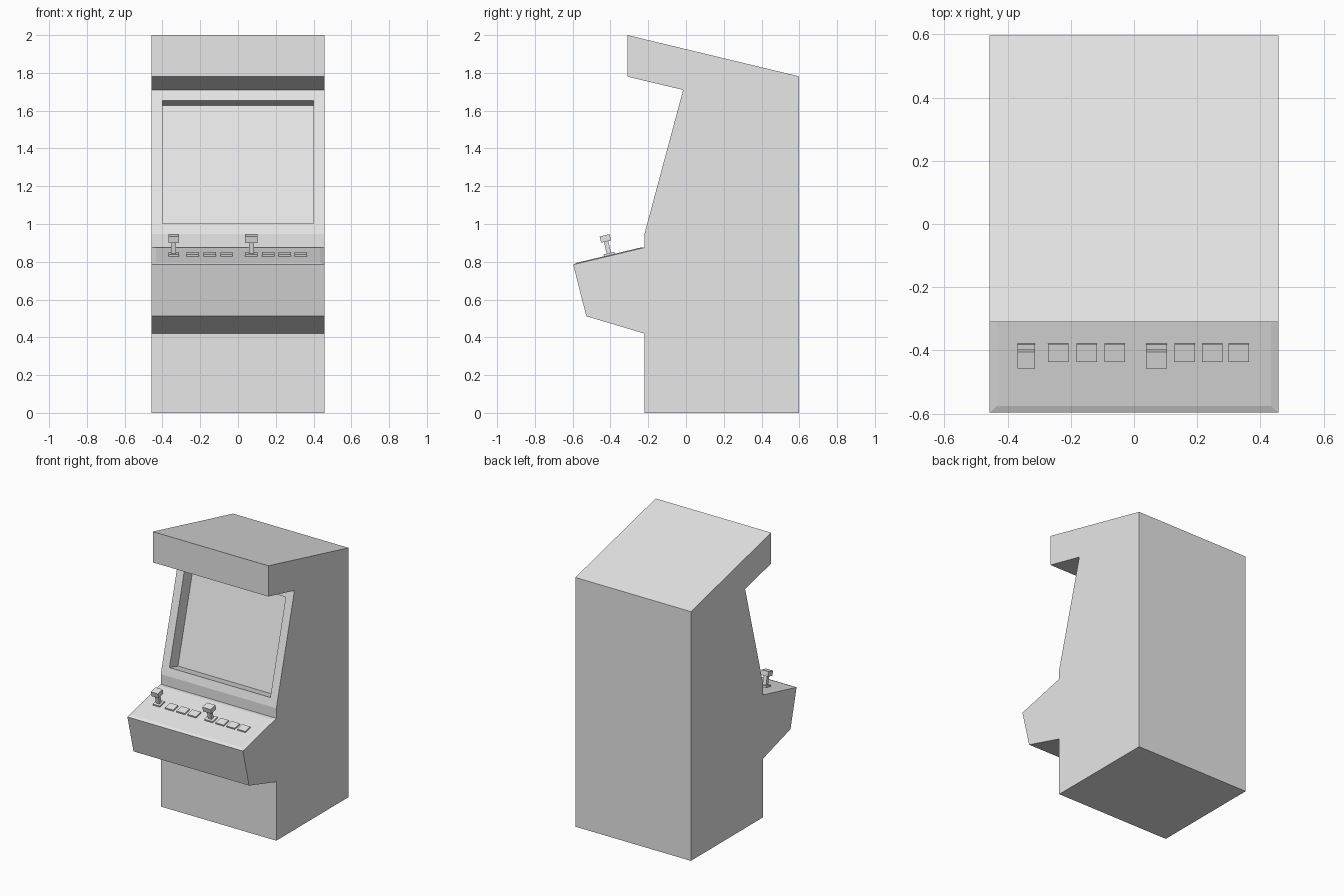
import bpy, bmesh
from mathutils import Vector, Matrix

cube = bpy.data.objects.get("Cube")
if cube:
    bpy.data.objects.remove(cube)

grey = bpy.data.materials.new("plain grey")
grey.use_nodes = True
grey.diffuse_color = (0.8, 0.8, 0.8, 1)
grey.node_tree.nodes["Principled BSDF"].inputs["Base Color"].default_value = (0.8, 0.8, 0.8, 1)

HALF = 0.457


def add_object(name, bm):
    bmesh.ops.recalc_face_normals(bm, faces=bm.faces)
    mesh = bpy.data.meshes.new(name)
    bm.to_mesh(mesh)
    bm.free()
    mesh.materials.append(grey)
    obj = bpy.data.objects.new(name, mesh)
    bpy.context.collection.objects.link(obj)
    return obj


# Cabinet: side outline (y, z) swept across the width
panel_front, panel_back = (-0.597, 0.785), (-0.22, 0.875)
screen_low, screen_high = (-0.22, 0.947), (-0.015, 1.71)
outline = [(-0.22, 0), (-0.22, 0.42), (-0.528, 0.512), panel_front, panel_back,
           screen_low, screen_high, (-0.31, 1.78), (-0.31, 2), (0.597, 1.782), (0.597, 0)]
bm = bmesh.new()
rows = [[bm.verts.new((x, y, z)) for y, z in outline] for x in (-HALF, HALF)]
bm.faces.new(rows[0])
bm.faces.new(rows[1][::-1])
walls = []
for i in range(len(outline)):
    j = (i + 1) % len(outline)
    walls.append(bm.faces.new((rows[0][i], rows[0][j], rows[1][j], rows[1][i])))
bmesh.ops.recalc_face_normals(bm, faces=bm.faces)
panel = walls[outline.index(panel_front)]
screen = walls[outline.index(screen_low)]

# Slightly raised control panel with a chamfered border
bmesh.ops.inset_region(bm, faces=[panel], thickness=0.023, depth=0.005, use_even_offset=True)

# Screen frame, then the recessed screen
bmesh.ops.inset_region(bm, faces=[screen], thickness=0.058, use_even_offset=True)
inward = screen.normal * -0.1
pushed = bmesh.ops.extrude_face_region(bm, geom=[screen])
verts = [v for v in pushed["geom"] if isinstance(v, bmesh.types.BMVert)]
bmesh.ops.translate(bm, verts=verts, vec=inward)
if screen.is_valid:
    bm.faces.remove(screen)
add_object("cabinet", bm)

# Frame of the sloping control panel: x across, y up the slope, z outward
slope = (Vector((0, *panel_back)) - Vector((0, *panel_front))).normalized()
across = Vector((1, 0, 0))
out = across.cross(slope)
origin = Vector((0, -0.406, 0.836))
panel_frame = Matrix.Translation(origin) @ Matrix((across, slope, out)).transposed().to_4x4()


def add_box(bm, x, size, low, high):
    """Box standing on the control panel between two heights."""
    local = Matrix.Translation((x, 0, (low + high) / 2)) @ Matrix.Diagonal((*size, high - low, 1))
    bmesh.ops.create_cube(bm, size=1, matrix=panel_frame @ local)


# Two control stations, each a joystick and three buttons
for side, stick, width, buttons in (("right", -0.341, 0.056, (-0.24, -0.149, -0.061)),
                                    ("left", 0.071, 0.066, (0.16, 0.247, 0.332))):
    bm = bmesh.new()
    add_box(bm, stick, (width, 0.056), -0.003, 0.01)
    add_box(bm, stick, (0.028, 0.024), 0.01, 0.073)
    add_box(bm, stick, (width, 0.054), 0.073, 0.107)
    add_object(side + "_joystick", bm)
    for number, x in enumerate(buttons, 1):
        bm = bmesh.new()
        add_box(bm, x, (0.065, 0.058), -0.003, 0.01)
        add_object(f"{side}_button_{number}", bm)
